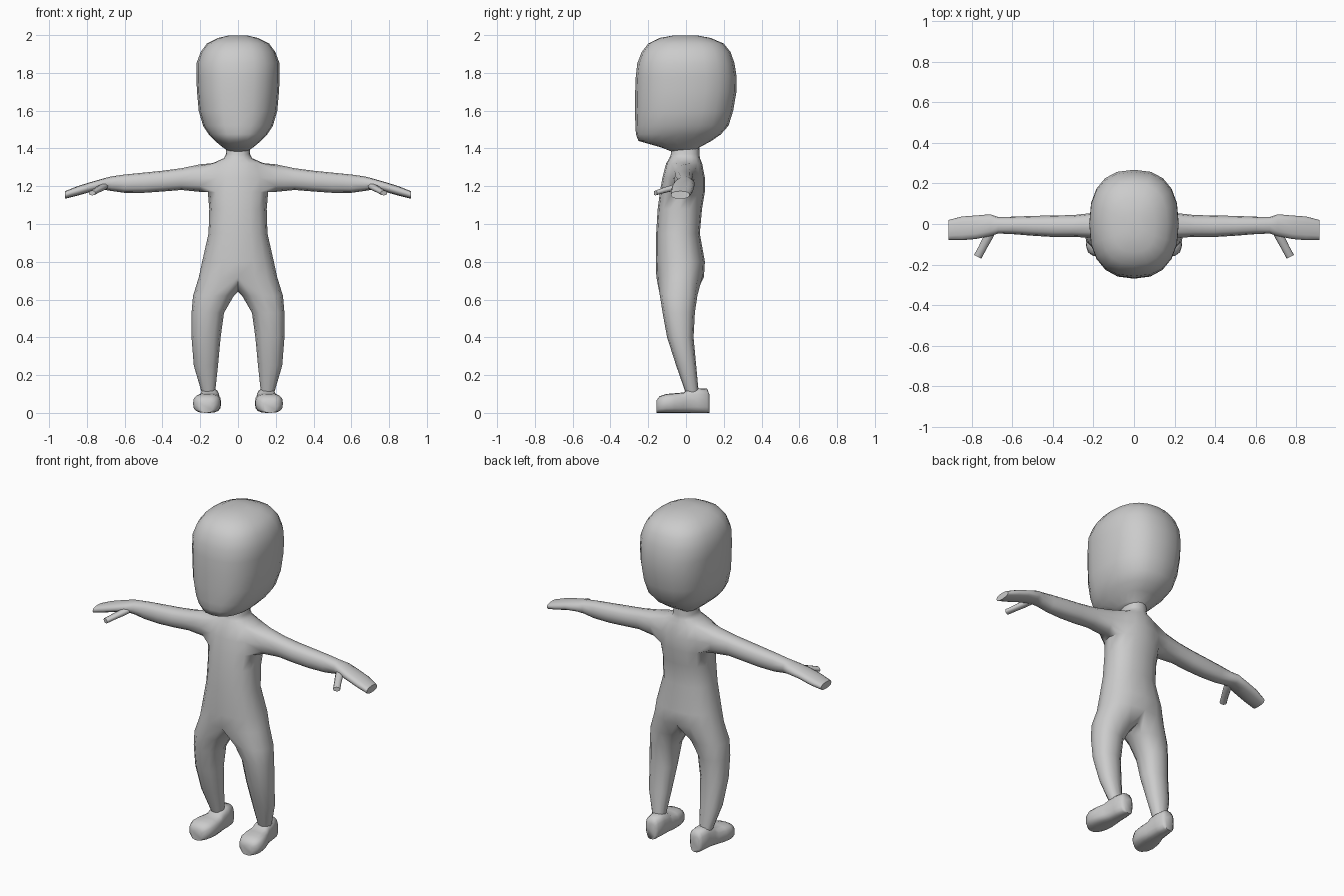
import bpy, bmesh, math
from mathutils import Vector

if "Cube" in bpy.data.objects:
    bpy.data.objects.remove(bpy.data.objects["Cube"])

grey = bpy.data.materials.new("plain grey")
grey.diffuse_color = (0.6, 0.6, 0.6, 1)
grey.use_nodes = True
grey.node_tree.nodes["Principled BSDF"].inputs["Base Color"].default_value = grey.diffuse_color


def oval(a, ra, rb, power):
    """Point on a rounded-square oval at angle a."""
    c, s = math.cos(a), math.sin(a)
    f = lambda t: math.copysign(abs(t) ** (2 / power), t)
    return ra * f(c), rb * f(s)


def section(lo_a, hi_a, lo_b, hi_b, n, power=2.3, start=0.0):
    """Closed 2D section filling the given box."""
    out = []
    for k in range(n):
        a, b = oval(math.radians(start) + math.tau * k / n,
                    (hi_a - lo_a) / 2, (hi_b - lo_b) / 2, power)
        out.append(((lo_a + hi_a) / 2 + a, (lo_b + hi_b) / 2 + b))
    return out


def bridge(bm, a, b):
    n = len(a)
    for i in range(n):
        bm.faces.new((a[i], a[(i + 1) % n], b[(i + 1) % n], b[i]))


def add_ring(bm, points):
    return [bm.verts.new(p) for p in points]


def extend(bm, loop, rings):
    """Continue an open loop through further rings and cap the end."""
    for points in rings:
        nxt = add_ring(bm, points)
        bridge(bm, loop, nxt)
        loop = nxt
    bm.faces.new(loop)


def loft(bm, rings):
    first = add_ring(bm, rings[0])
    bm.faces.new(first)
    extend(bm, first, rings[1:])


def finish(bm, name, angle=60):
    bmesh.ops.recalc_face_normals(bm, faces=bm.faces)
    mesh = bpy.data.meshes.new(name)
    bm.to_mesh(mesh)
    bm.free()
    mesh.materials.append(grey)
    ob = bpy.data.objects.new(name, mesh)
    bpy.context.collection.objects.link(ob)
    bpy.ops.object.select_all(action='DESELECT')
    ob.select_set(True)
    bpy.context.view_layer.objects.active = ob
    bpy.ops.object.shade_smooth_by_angle(angle=math.radians(angle))
    return ob


# Head: height, half width, front, back
HEAD = [(1.385, .05, -.08, .06), (1.405, .08, -.13, .07), (1.44, .122, -.252, .135),
        (1.475, .155, -.265, .185), (1.52, .185, -.268, .225), (1.60, .208, -.27, .25),
        (1.70, .217, -.269, .267), (1.78, .221, -.266, .268), (1.85, .22, -.258, .257),
        (1.91, .198, -.235, .236), (1.955, .165, -.2, .2), (1.985, .105, -.14, .13),
        (1.999, .045, -.06, .055)]
bm = bmesh.new()
loft(bm, [[(x, y, z) for x, y in section(-w, w, f, b, 20, 2.45)] for z, w, f, b in HEAD])
finish(bm, "head", 80)

# Torso: height, half width, front, back
TORSO = [(.72, .207, -.157, .095), (.80, .19, -.16, .1), (.95, .156, -.158, .073),
         (1.08, .152, -.15, .085), (1.17, .16, -.138, .1), (1.245, .155, -.125, .1),
         (1.322, .135, -.105, .085), (1.348, .075, -.088, .074),
         (1.37, .064, -.08, .071), (1.42, .062, -.077, .07)]
bm = bmesh.new()
N = 16
rows = [add_ring(bm, [(x, y, z) for x, y in section(-w, w, f, b, N)])
        for z, w, f, b in TORSO]
ARM_ROWS = (4, 5)          # bands left open for the arms
for r in range(len(rows) - 1):
    for k in range(N):
        if r in ARM_ROWS and k % 8 in (0, 1, 6, 7):
            continue
        j = (k + 1) % N
        bm.faces.new((rows[r][k], rows[r][j], rows[r + 1][j], rows[r + 1][k]))
bm.faces.new(rows[-1])

# Legs: height, inner, outer, front, back
LEG = [(.62, .022, .238, -.138, .06), (.53, .074, .246, -.124, .047),
       (.40, .092, .246, -.1, .04), (.25, .106, .234, -.052, .054),
       (.10, .122, .19, .0, .068)]
# Arms: reach, bottom, top, front, back
ARM = [(.20, 1.17, 1.316, -.068, .055), (.30, 1.18, 1.295, -.064, .044),
       (.40, 1.172, 1.282, -.064, .042), (.50, 1.165, 1.272, -.058, .04),
       (.60, 1.165, 1.262, -.05, .036), (.67, 1.175, 1.252, -.047, .034),
       (.71, 1.181, 1.242, -.06, .048), (.78, 1.17, 1.222, -.074, .042),
       (.85, 1.15, 1.2, -.08, .037), (.915, 1.134, 1.174, -.08, .02)]
crotch = [bm.verts.new((0, y, z)) for y, z in ((.04, .665), (-.03, .64), (-.1, .665))]


def side(row, k, sx):
    """Torso vertex k steps round from the side, negative towards the front."""
    return rows[row][k % N if sx > 0 else (8 - k) % N]


for sx in (1, -1):
    loop = [side(0, k, sx) for k in range(-4, 5)] + crotch
    extend(bm, loop, [[(sx * x, y, z) for x, y in section(i, o, f, b, 12, 2.3, -120)]
                      for z, i, o, f, b in LEG])
    loop = ([side(4, k, sx) for k in range(-2, 3)] + [side(5, 2, sx)]
            + [side(6, k, sx) for k in range(2, -3, -1)] + [side(5, -2, sx)])
    extend(bm, loop, [[(sx * x, y, z) for y, z in section(f, b, lo, hi, 12, 2.4, 210)]
                      for x, lo, hi, f, b in ARM])
finish(bm, "body", 65)

# Thumbs: centre x, y, z, half width, half height
THUMB = [(.705, -.025, 1.205, .026, .018), (.722, -.068, 1.192, .022, .017),
         (.748, -.118, 1.178, .02, .015), (.772, -.162, 1.164, .02, .013)]
across = Vector((.9, .44, 0))
# Shoes: depth, centre x, half width, top
SHOE = [(.125, .146, .028, .095), (.112, .147, .042, .128), (.06, .148, .05, .131),
        (.01, .151, .054, .126), (-.012, .154, .06, .108), (-.06, .16, .071, .104),
        (-.105, .165, .073, .1), (-.14, .167, .06, .088), (-.157, .168, .035, .066)]
for sx, label in ((1, "left"), (-1, "right")):
    bm = bmesh.new()
    rings = []
    for x, y, z, w, h in THUMB:
        pts = [Vector((x, y, z)) + across * u + Vector((0, 0, v))
               for u, v in section(-w, w, -h, h, 8)]
        rings.append([(sx * p.x, p.y, p.z) for p in pts])
    loft(bm, rings)
    finish(bm, label + "_thumb")

    bm = bmesh.new()
    loft(bm, [[(sx * x, y, z) for x, z in section(c - w, c + w, 0, t, 16, 2.9)]
              for y, c, w, t in SHOE])
    finish(bm, label + "_shoe", 70)
